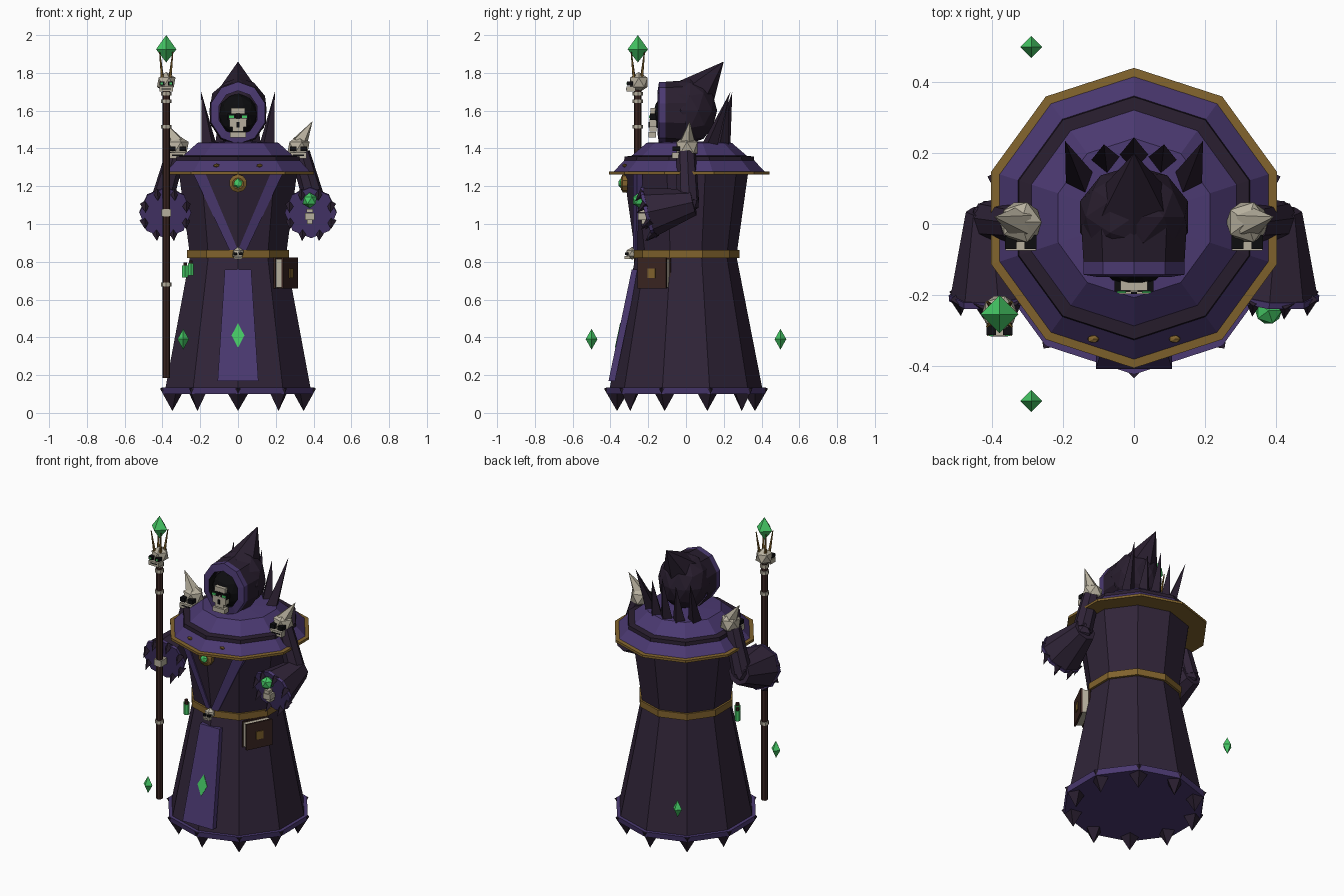
import bpy, bmesh, math
from mathutils import Vector, Matrix

if "Cube" in bpy.data.objects:
    bpy.data.objects.remove(bpy.data.objects["Cube"])

COLORS = {
    "dark_cloth": (0.030, 0.018, 0.040), "shadow_cloth": (0.022, 0.013, 0.028),
    "purple_cloth": (0.070, 0.041, 0.165), "gold": (0.22, 0.125, 0.026),
    "bone": (0.47, 0.43, 0.34), "green_crystal": (0.06, 0.58, 0.13),
    "dark_wood": (0.042, 0.018, 0.015), "black": (0.004, 0.004, 0.005),
}
MATS = {}
for key, c in COLORS.items():
    MATS[key] = bpy.data.materials.new(key)
    MATS[key].diffuse_color = (*c, 1)
DARK, SHADE, PURPLE, GOLD, BONE, GREEN, WOOD, BLACK = COLORS


def finish(name, bm, mats):
    bmesh.ops.remove_doubles(bm, verts=bm.verts, dist=1e-5)
    bmesh.ops.recalc_face_normals(bm, faces=bm.faces)
    me = bpy.data.meshes.new(name)
    bm.to_mesh(me)
    bm.free()
    for m in mats:
        me.materials.append(MATS[m])
    ob = bpy.data.objects.new(name, me)
    bpy.context.collection.objects.link(ob)
    return ob


def lathe(name, profile, n, mats, matrix=Matrix()):
    """Spin (radius, height) points; mats is one colour, or one per segment."""
    if isinstance(mats, str):
        mats = [mats] * (len(profile) - 1)
    slots = list(dict.fromkeys(mats))
    bm = bmesh.new()
    rings = []
    for r, z in profile:
        if r == 0:
            rings.append([bm.verts.new((0, 0, z))] * n)
        else:
            rings.append([bm.verts.new((r * math.sin(math.tau * k / n),
                                        -r * math.cos(math.tau * k / n), z)) for k in range(n)])
    for i, (a, b) in enumerate(zip(rings, rings[1:])):
        for k in range(n):
            j = (k + 1) % n
            f = bm.faces.new(list(dict.fromkeys((a[k], a[j], b[j], b[k]))))
            f.material_index = slots.index(mats[i])
    bm.transform(matrix)
    return finish(name, bm, slots)


def tube(name, p0, p1, r0, r1, n, mat, cap=None):
    p0, p1 = Vector(p0), Vector(p1)
    d = p1 - p0
    m = Matrix.Translation(p0) @ d.to_track_quat('Z', 'Y').to_matrix().to_4x4()
    prof = [(0, 0), (r0, 0), (r1, d.length), (0, d.length)]
    if r1 == 0:
        return lathe(name, prof[:3], n, mat, m)
    return lathe(name, prof, n, [mat, mat, cap or mat], m)


def box(name, c, size, mat, rz=0):
    bm = bmesh.new()
    bmesh.ops.create_cube(bm, size=1)
    bm.transform(Matrix.Translation(c) @ Matrix.Rotation(rz, 4, 'Z') @ Matrix.Diagonal((*size, 1)))
    return finish(name, bm, [mat])


def ball(name, c, size, mat, sub=1):
    bm = bmesh.new()
    bmesh.ops.create_icosphere(bm, subdivisions=sub, radius=1)
    bm.transform(Matrix.Translation(c) @ Matrix.Diagonal((*size, 1)))
    return finish(name, bm, [mat])


def prism(name, pts, depth, mat):
    """Extrude an outline backwards along y."""
    bm = bmesh.new()
    a = [bm.verts.new(p) for p in pts]
    b = [bm.verts.new((p[0], p[1] + depth, p[2])) for p in pts]
    bm.faces.new(a)
    bm.faces.new(b[::-1])
    for i in range(len(a)):
        j = (i + 1) % len(a)
        bm.faces.new((a[i], a[j], b[j], b[i]))
    return finish(name, bm, [mat])


def crystal(name, x, y, z0, zm, z1, r):
    lathe(name, [(0, z0), (r, zm), (0, z1)], 4, GREEN, Matrix.Translation((x, y, 0)))


def skull(name, c, r, eye=BLACK):
    x, y, z = c
    ball(name + "_cranium", c, (r, r, r), BONE)
    box(name + "_jaw", (x, y - .75 * r, z - .65 * r), (1.3 * r, .9 * r, .5 * r), BONE)
    box(name + "_mouth", (x, y - 1.1 * r, z - .62 * r), (.9 * r, .24 * r, .1 * r), BLACK)
    for s in (-1, 1):
        box(name + "_socket", (x + s * .42 * r, y - .85 * r, z - .1 * r), (.5 * r, .6 * r, .38 * r), BLACK)
        if eye != BLACK:
            box(name + "_eye", (x + s * .42 * r, y - 1.0 * r, z - .1 * r), (.25 * r, .4 * r, .2 * r), eye)


# Robe, hem, belt
lathe("robe", [(0, .1), (.418, .1), (.425, .135), (.403, .135), (.267, .83), (.328, 1.265), (0, 1.265)],
      10, [PURPLE, PURPLE, PURPLE, DARK, DARK, DARK])
lathe("belt", [(.26, .82), (.284, .82), (.284, .862), (.26, .862)], 10, GOLD)
skull("buckle_skull", (0, -.285, .845), .034)
for k in range(10):
    a = math.tau * k / 10
    lathe("hem_tooth", [(0, .01), (.07, .13), (0, .135)], 4, SHADE,
          Matrix.Rotation(a, 4, 'Z') @ Matrix.Translation((0, -.365, 0)))

# Front panel with diamond, chest strips, medallion
prism("front_panel", [(-.07, -.287, .76), (.07, -.287, .76), (.108, -.41, .17), (-.108, -.41, .17)], .035, PURPLE)
prism("panel_diamond", [(0, -.349, .475), (.034, -.363, .41), (0, -.377, .345), (-.034, -.363, .41)], .008, GREEN)
for s in (-1, 1):
    strip = []
    for x, z in ((.235, 1.262), (.17, 1.262), (0, .862), (.045, .862)):
        rad = .267 + (z - .83) * .14
        strip.append((s * x, -(rad - x * .325) - .008, z))
    prism("chest_strip", strip, .03, PURPLE)
front = Matrix.Translation((0, -.31, 1.215)) @ Matrix.Rotation(math.pi / 2, 4, 'X')
lathe("medallion", [(0, 0), (.048, 0), (.048, .025), (.03, .035), (0, .03)], 10, GOLD, front)
ball("medallion_gem", (0, -.345, 1.215), (.026, .015, .026), GREEN)

# Layered shoulder cape
at = Matrix.Translation((0, .017, 0))
lathe("cape_trim", [(0, 1.262), (.424, 1.262), (.424, 1.277), (.39, 1.28), (0, 1.28)], 10, GOLD, at)
lathe("lower_cape", [(.403, 1.275), (.335, 1.345), (0, 1.345)], 10, PURPLE, at)
lathe("cape_band", [(.3, 1.325), (.346, 1.325), (.342, 1.357), (.3, 1.362)], 10, SHADE, at)
lathe("upper_cape", [(.318, 1.35), (.225, 1.43), (0, 1.44)], 10, PURPLE, at)
for s in (-1, 1):
    ball("cape_stud", (s * .115, -.325, 1.31), (.018, .012, .01), GOLD)

# Spiked collar behind the head
for x, y, tx, ty, tz in ((0, .19, 0, .245, 1.70), (.08, .18, .085, .225, 1.66), (.15, .12, .195, .235, 1.70)):
    for s in ((-1, 1) if x else (1,)):
        tube("collar_spike", (s * x, y, 1.40), (s * tx, ty, tz), .045, 0, 4, SHADE)

# Hood with rim and bent tip
ball("hood", (0, .02, 1.60), (.16, .145, .175), SHADE, 2)
tube("hood_tip", (0, .035, 1.665), (0, .2, 1.86), .125, 0, 6, SHADE)
rim = Matrix.Translation((0, 0, 1.588)) @ Matrix.Diagonal((1, 1, 1.1, 1)) @ Matrix.Rotation(math.pi / 2, 4, 'X')
lathe("hood_rim", [(.11, .08), (.107, .15), (.15, .143), (.15, .108), (.157, 0)], 10,
      [BLACK, PURPLE, PURPLE, SHADE], rim)

# Face in the hood
ball("hood_shadow", (0, -.09, 1.578), (.104, .085, .115), BLACK, 2)
box("brow", (0, -.17, 1.6), (.075, .035, .03), BONE)
box("cheeks", (0, -.175, 1.535), (.09, .035, .045), BONE)
box("upper_teeth", (0, -.175, 1.505), (.06, .035, .03), BONE)
box("jaw", (0, -.178, 1.472), (.085, .04, .028), BONE)
box("nose", (0, -.185, 1.525), (.016, .025, .028), BLACK)
for s in (-1, 1):
    box("eye_socket", (s * .032, -.175, 1.568), (.045, .032, .034), BLACK)
    box("eye", (s * .035, -.182, 1.567), (.025, .026, .013), GREEN)

# Arms, wide cuffs, shoulder skulls
for s in (-1, 1):
    elbow, cuff = Vector((s * .405, .01, 1.115)), Vector((s * .385, -.2, 1.06))
    tube("upper_arm", (s * .33, 0, 1.375), elbow, .052, .06, 8, DARK)
    ball("elbow", elbow, (.065, .065, .065), DARK)
    tube("sleeve", elbow + Vector((0, .03, 0)), cuff, .07, .135, 8, DARK, PURPLE)
    axis = (cuff - elbow).normalized()
    tube("cuff_rim", cuff - axis * .012, cuff + axis * .006, .138, .138, 8, PURPLE)
    q = axis.to_track_quat('Z', 'Y')
    for k in range(8):
        a = math.tau * (k + .5) / 8
        p = cuff + q @ Vector((.118 * math.cos(a), .118 * math.sin(a), 0))
        tube("cuff_tooth", p - axis * .01, p + axis * .04 + Vector((0, 0, -.035)), .026, 0, 4, SHADE)
    skull("shoulder_skull", (s * .32, .005, 1.405), .066)
    tube("shoulder_horn", (s * .325, .005, 1.43), (s * .395, .02, 1.545), .045, 0, 5, BONE)

# Right hand with glowing orb
ball("orb", (.38, -.245, 1.125), (.042, .042, .042), GREEN)
box("palm", (.38, -.225, 1.04), (.05, .06, .035), BONE)
box("fingers", (.38, -.235, 1.07), (.035, .04, .02), BONE)
box("wrist", (.38, -.21, 1.01), (.03, .05, .02), BONE)

# Staff with skull, prongs and crystal
SX, SY = -.38, -.255
tube("staff", (SX, SY, .185), (SX, SY, 1.72), .02, .02, 8, WOOD)
for z in (.68, 1.515, 1.65, 1.69):
    tube("staff_ring", (SX, SY, z - .01), (SX, SY, z + .01), .027, .027, 8, BONE)
box("staff_hand", (SX, SY + .01, 1.06), (.052, .06, .04), BONE)
skull("staff_skull", (SX, SY + .005, 1.75), .055, GREEN)
for sx in (-1, 1):
    for sy in (-1, 1):
        tube("staff_prong", (SX + sx * .02, SY + sy * .02, 1.77), (SX + sx * .035, SY + sy * .035, 1.91),
             .009, .003, 5, GOLD)
crystal("staff_crystal", SX, SY, 1.855, 1.925, 2.0, .054)

# Floating crystals
for y in (-.5, .5):
    crystal("floating_crystal", -.29, y, .335, .39, .445, .031)

# Book hanging from the belt
ang = math.atan2(.89, .45)
n = Vector((.89, -.45, 0))
mid = Vector((.278, -.18, .74))
box("book_pages", mid - n * .025, (.16, .045, .15), BONE, ang)
box("book_cover", mid - n * .004, (.17, .012, .165), WOOD, ang)
box("book_back", mid - n * .052, (.17, .01, .165), WOOD, ang)
box("book_clasp", mid + n * .003, (.045, .008, .05), GOLD, ang)

# Vials hanging from the belt
for x, y, z in ((-.28, -.125, .755), (-.25, -.165, .765)):
    tube("vial", (x, y, z - .038), (x, y, z + .025), .018, .018, 6, GREEN)
    tube("vial_cork", (x, y, z + .025), (x, y, z + .042), .011, .011, 6, WOOD)

for m in bpy.data.materials:
    if m.users and not m.is_grease_pencil:
        m.use_nodes = True
        m.node_tree.nodes["Principled BSDF"].inputs["Base Color"].default_value = m.diffuse_color
